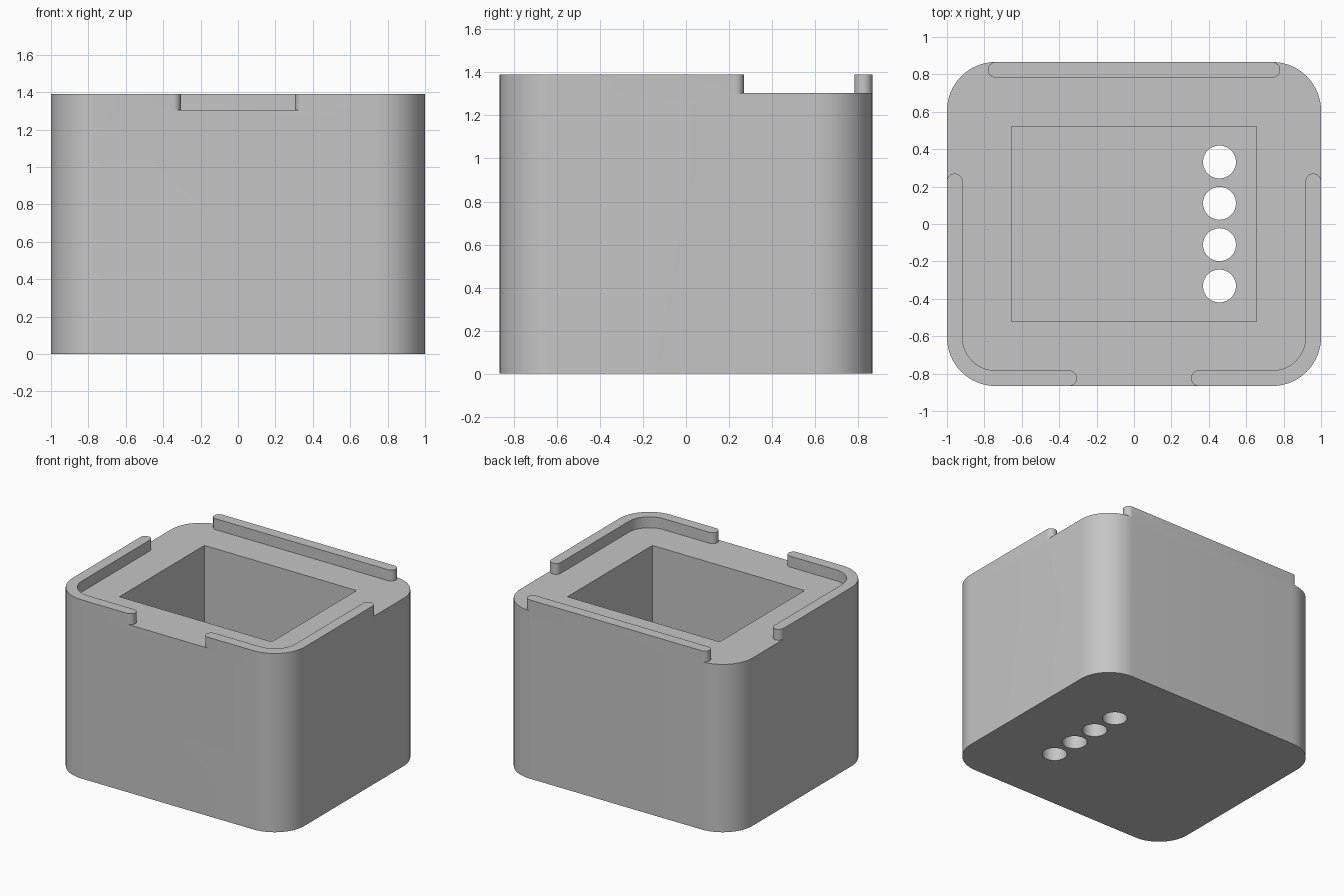
import bpy, bmesh, math
from mathutils import Vector

cube = bpy.data.objects.get("Cube")
if cube:
    bpy.data.objects.remove(cube, do_unlink=True)

W, D = 1.0, 0.866            # half width and half depth
R, LIP = 0.26, 0.083         # corner radius and rim thickness
DECK, TOP = 1.305, 1.39      # deck height and rim height
FLOOR = 0.17
CX, CY = W - R, D - R        # corner arc centre

grey = bpy.data.materials.new("Light grey")
grey.use_nodes = True
colour = (0.56, 0.56, 0.56, 1)
grey.diffuse_color = colour
grey.node_tree.nodes["Principled BSDF"].inputs["Base Color"].default_value = colour


def arc(x, y, r, start, end, steps=16):
    angles = [math.radians(start + (end - start) * i / steps) for i in range(steps + 1)]
    return [(x + r * math.cos(a), y + r * math.sin(a)) for a in angles]


def prism(name, outline, bottom, top):
    """Extrude a closed outline between two heights."""
    bm = bmesh.new()
    face = bm.faces.new([bm.verts.new((x, y, bottom)) for x, y in outline])
    moved = bmesh.ops.extrude_face_region(bm, geom=[face])["geom"]
    bmesh.ops.translate(bm, vec=Vector((0, 0, top - bottom)),
                        verts=[v for v in moved if isinstance(v, bmesh.types.BMVert)])
    bmesh.ops.remove_doubles(bm, verts=bm.verts, dist=1e-5)
    bmesh.ops.recalc_face_normals(bm, faces=bm.faces)
    mesh = bpy.data.meshes.new(name)
    bm.to_mesh(mesh)
    bm.free()
    mesh.materials.append(grey)
    obj = bpy.data.objects.new(name, mesh)
    bpy.context.collection.objects.link(obj)
    return obj


def combine(target, tool, operation):
    """Apply a boolean and discard the tool."""
    mod = target.modifiers.new(tool.name, "BOOLEAN")
    mod.operation, mod.solver, mod.object = operation, "EXACT", tool
    bpy.context.view_layer.objects.active = target
    bpy.ops.object.modifier_apply(modifier=mod.name)
    bpy.data.objects.remove(tool, do_unlink=True)


# Rounded block
block = []
for sx, sy, start in ((1, 1, 0), (-1, 1, 90), (-1, -1, 180), (1, -1, 270)):
    block += arc(sx * CX, sy * CY, R, start, start + 90)
body = prism("box_body", block, 0, DECK)

# Front corner rims: wrap a corner, with round ends on the side and front
half = LIP / 2
corner = arc(CX, -CY, R, 270, 360)
corner += arc(W - half, 0.27 - half, half, 0, 180, 12)
corner += arc(CX, -CY, R - LIP, 360, 270)
corner += arc(0.305 + half, half - D, half, 90, 270, 12)
mirrored = [(-x, y) for x, y in reversed(corner)]

# Straight back rim with round ends
back = arc(CX, D - half, half, -90, 90, 12) + arc(-CX, D - half, half, 90, 270, 12)
for name, outline in (("left_rim", corner), ("right_rim", mirrored), ("back_rim", back)):
    combine(body, prism(name, outline, DECK - 0.05, TOP), "UNION")

# Rectangular cavity
cavity = [(-0.655, -0.522), (0.655, -0.522), (0.655, 0.522), (-0.655, 0.522)]
combine(body, prism("cavity_cutter", cavity, FLOOR, TOP + 0.2), "DIFFERENCE")

# Row of round holes through the floor
for i in range(4):
    hole = arc(0.457, (i - 1.5) * 0.221, 0.088, 0, 360, 40)[:-1]
    combine(body, prism("hole_cutter", hole, -0.1, FLOOR + 0.1), "DIFFERENCE")

# Smooth rounded walls, crisp edges
bpy.ops.object.select_all(action="DESELECT")
body.select_set(True)
bpy.context.view_layer.objects.active = body
bpy.ops.object.shade_smooth_by_angle(angle=math.radians(30))
